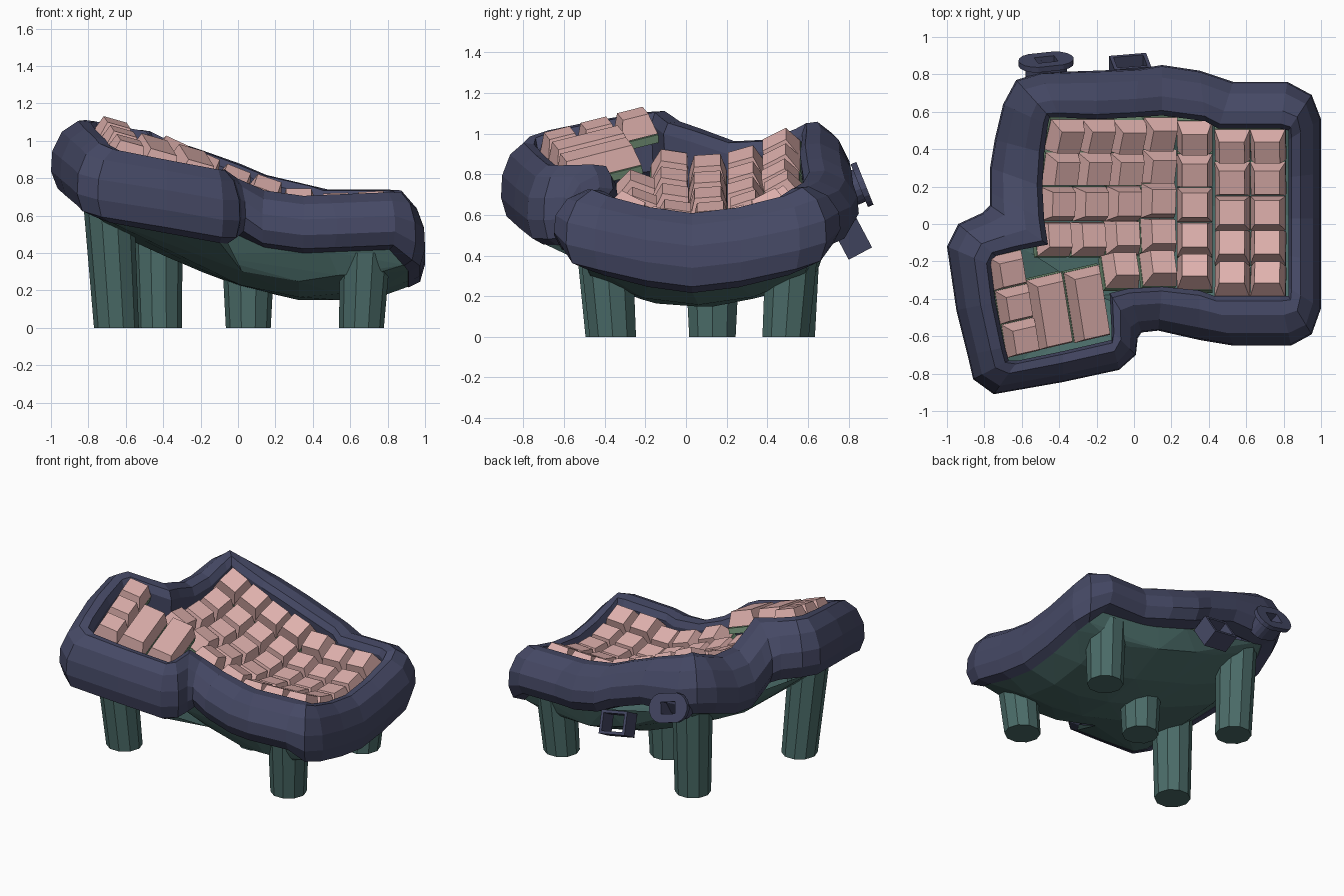
import bpy, bmesh, math
from mathutils import Vector, Matrix

if "Cube" in bpy.data.objects:
    bpy.data.objects.remove(bpy.data.objects["Cube"])


def material(name, rgb):
    m = bpy.data.materials.new(name)
    m.diffuse_color = (*rgb, 1)
    m.use_nodes = True
    m.node_tree.nodes["Principled BSDF"].inputs["Base Color"].default_value = m.diffuse_color
    return m


NAVY = material("navy case", (0.060, 0.066, 0.130))
TEAL = material("teal shell", (0.070, 0.150, 0.140))
PINK = material("pink keycap", (0.74, 0.44, 0.42))
GREEN = material("green switch plate", (0.16, 0.27, 0.17))


def finish(bm, name, mat):
    bmesh.ops.recalc_face_normals(bm, faces=bm.faces)
    me = bpy.data.meshes.new(name)
    bm.to_mesh(me)
    bm.free()
    me.materials.append(mat)
    ob = bpy.data.objects.new(name, me)
    bpy.context.collection.objects.link(ob)
    return ob


# Curved height of the finger well and sloped plane of the thumb cluster
def well(x, y):
    d = x - 0.3
    c = 0.575 + (0.07 * d * d if d > 0 else 0.42 * (-d) ** 1.2)
    return c + 0.74 * (y - 0.05) ** 2


def thumb(x, y):
    return 0.985 - 0.33 * (x + 0.67) + 0.2 * (y + 0.74)


def surface_matrix(f, x, y, turn=0.0):
    e = 0.01
    gx = (f(x + e, y) - f(x - e, y)) / (2 * e)
    gy = (f(x, y + e) - f(x, y - e)) / (2 * e)
    n = Vector((-gx, -gy, 1)).normalized()
    h = Vector((math.cos(turn), math.sin(turn), 0))
    ax = Vector((h.x, h.y, gx * h.x + gy * h.y)).normalized()
    ay = n.cross(ax)
    m = Matrix((ax, ay, n)).transposed().to_4x4()
    # anchor at mid-key height so the cap stays centred on x, y
    m.translation = Vector((x, y, f(x, y))) + 0.045 * Vector((n.x, n.y, 0))
    return m


def frustum(bm, m, w, d, z0, z1, inset=0.0, shift=0.0):
    lo = [bm.verts.new(m @ Vector((sx * w / 2, sy * d / 2, z0)))
          for sx, sy in ((-1, -1), (1, -1), (1, 1), (-1, 1))]
    hi = [bm.verts.new(m @ Vector((sx * (w / 2 - inset), sy * (d / 2 - inset) + shift, z1)))
          for sx, sy in ((-1, -1), (1, -1), (1, 1), (-1, 1))]
    bm.faces.new(lo[::-1])
    bm.faces.new(hi)
    for i in range(4):
        j = (i + 1) % 4
        bm.faces.new((lo[i], lo[j], hi[j], hi[i]))


# Key layout: column x, lean, back row y, row step, rows
columns = [(-0.39, 0.11, 0.46, 0.178, 4), (-0.215, 0.08, 0.46, 0.178, 4),
           (-0.04, 0.05, 0.455, 0.174, 5), (0.14, 0.0, 0.47, 0.175, 5),
           (0.325, 0.0, 0.45, 0.175, 5), (0.525, 0.0, 0.405, 0.174, 5),
           (0.715, 0.0, 0.405, 0.174, 5)]
keys = []
for cx, lean, y0, step, rows in columns:
    for r in range(rows):
        y = y0 - r * step
        keys.append((well, cx + lean * (y - 0.2), y, 0, 0.188, 0.184))
turn = math.radians(13)
for x, y in ((-0.665, -0.255), (-0.63, -0.435), (-0.595, -0.615)):
    keys.append((thumb, x, y, turn, 0.185, 0.185))
for x, y in ((-0.44, -0.475), (-0.24, -0.435)):
    keys.append((thumb, x, y, turn, 0.2, 0.39))

caps, plates, under = bmesh.new(), bmesh.new(), []
for f, x, y, t, w, d in keys:
    m = surface_matrix(f, x, y, t)
    frustum(caps, m, w, d, -0.085, 0.018, 0.027, 0.005)
    frustum(plates, m, w, d, -0.13, -0.09)
    under.append((m @ Vector((0, 0, -0.43)), f))
finish(caps, "keycaps", PINK)
finish(plates, "switch_plates", GREEN)

# Rim stations: inner x, y, outer x, y
main_rim = [(-.49, .2, -.77, .3), (-.48, .38, -.745, .45), (-.46, .53, -.70, .64),
            (-.45, .57, -.63, .77), (-.40, .57, -.50, .81), (-.2, .56, -.2, .82),
            (0, .57, .03, .83), (.15, .58, .15, .85), (.38, .55, .35, .82),
            (.45, .51, .53, .76), (.78, .51, .82, .76), (.825, .50, .95, .69),
            (.825, .45, 1, .56), (.825, .25, 1, .27), (.825, .03, 1, .03),
            (.825, -.17, 1, -.2), (.825, -.34, 1, -.45), (.825, -.385, .95, -.59),
            (.78, -.385, .84, -.65), (.43, -.385, .53, -.65), (.35, -.355, .35, -.62),
            (.15, -.335, .13, -.57), (-.03, -.345, .04, -.58)]
thumb_rim = [(-.13, -.37, .02, -.61), (-.12, -.57, .01, -.70), (-.12, -.62, -.08, -.78),
             (-.38, -.68, -.38, -.845), (-.62, -.73, -.75, -.91), (-.67, -.73, -.86, -.83),
             (-.69, -.66, -.89, -.70), (-.74, -.42, -.95, -.46), (-.765, -.22, -1, -.12),
             (-.74, -.17, -.94, 0), (-.62, -.14, -.81, .06), (-.46, -.11, -.77, .10),
             (-.48, .02, -.77, .17)]
stations = [(s, well, 0.385 if abs(s[0] - 0.2) > 0.6 else 0.3) for s in main_rim]
stations += [(s, thumb, 0.385) for s in thumb_rim]
raw = [f(s[0], s[1]) - 0.02 for s, f, h in stations]
N = len(raw)
tops = [(raw[i - 1] + 2 * raw[i] + raw[(i + 1) % N]) / 4 for i in range(N)]

# Padded rim: one rounded section swept round the stations
section = [(0.05, 0.75), (0, 0.14), (0.1, 0.0), (0.38, -0.02), (0.75, 0.13),
           (0.97, 0.40), (1, 0.68), (0.85, 0.92), (0.5, 1.0)]
bm = bmesh.new()
rings, bottoms = [], []
for (s, f, h), top in zip(stations, tops):
    a, b = Vector(s[:2]), Vector(s[2:])
    rings.append([bm.verts.new((*a.lerp(b, u), top + 0.01 - w * h)) for u, w in section])
    bottoms.append((Vector((*a.lerp(b, 0.5), top + 0.015 - h)), f))
for i in range(N):
    p, q = rings[i], rings[(i + 1) % N]
    for k in range(len(section)):
        l = (k + 1) % len(section)
        bm.faces.new((p[k], p[l], q[l], q[k]))
finish(bm, "padded_rim", NAVY)


# Lower shells: underside of the convex hull below rim and keys
def shell(name, pts):
    bm = bmesh.new()
    for p in pts:
        bm.verts.new(p)
    bmesh.ops.convex_hull(bm, input=bm.verts)
    bm.normal_update()
    bmesh.ops.delete(bm, geom=[f for f in bm.faces if f.normal.z > -0.02], context="FACES")
    loose = [v for v in bm.verts if not v.link_faces]
    bmesh.ops.delete(bm, geom=loose, context="VERTS")
    me = bpy.data.meshes.new(name)
    bm.to_mesh(me)
    bm.free()
    me.materials.append(TEAL)
    bpy.context.collection.objects.link(bpy.data.objects.new(name, me))


shell("finger_shell", [p for p, f in bottoms + under if f is well])
shell("thumb_shell", [p for p, f in bottoms + under if f is thumb]
      + [p for p, f in under if f is well and p.x < 0.2])

# Legs: slightly flared ten-sided posts; foot x, y, top x, y, z
for name, fx, fy, tx, ty, tz in (
        ("thumb_leg", -.65, -.38, -.69, -.43, .64), ("back_left_leg", -.42, .52, -.43, .54, .64),
        ("middle_leg", .055, .13, .055, .13, .28), ("front_right_leg", .66, -.36, .68, -.39, .40),
        ("back_right_leg", .66, .49, .68, .52, .42)):
    bm = bmesh.new()
    loops = []
    for x, y, z, r in ((fx, fy, 0, .12), (tx, ty, tz, .135)):
        loops.append([bm.verts.new((x + r * math.cos(k * math.pi / 5),
                                    y + r * math.sin(k * math.pi / 5), z)) for k in range(10)])
    bm.faces.new(loops[0])
    bm.faces.new(loops[1])
    for k in range(10):
        j = (k + 1) % 10
        bm.faces.new((loops[0][k], loops[0][j], loops[1][j], loops[1][k]))
    finish(bm, name, TEAL)


# Rear sockets: open frames facing backwards
def frame(name, loc, pitch, roll, outer, inner, depth):
    m = (Matrix.Translation(loc) @ Matrix.Rotation(pitch, 4, "X")
         @ Matrix.Rotation(roll, 4, "Y"))
    bm = bmesh.new()
    L = [[bm.verts.new(m @ Vector((x, y, z))) for x, z in pts]
         for pts, y in ((outer, 0), (inner, 0), (inner, -depth), (outer, -depth))]
    n = len(outer)
    for a in range(4):
        p, q = L[a], L[(a + 1) % 4]
        for k in range(n):
            j = (k + 1) % n
            bm.faces.new((p[k], p[j], q[j], q[k]))
    finish(bm, name, NAVY)


def clamp(v, lim):
    return max(-lim, min(lim, v))


stadium, slot = [], []
for k in range(16):
    a = (k + 0.5) * math.pi / 8
    c, s = math.cos(a), math.sin(a)
    stadium.append((math.copysign(0.05, c) + 0.1 * c, 0.1 * s))
    slot.append((clamp(0.09 * c, 0.055), clamp(0.08 * s, 0.04)))
frame("cable_socket_plate", (-.47, .88, .755), math.radians(22), math.radians(16),
      stadium, slot, 0.03)
frame("cable_socket_neck", (-.47, .86, .747), math.radians(22), math.radians(16),
      [(x * 0.75, z * 0.75) for x, z in stadium], slot, 0.12)
square = [(-.1, -.08), (.1, -.08), (.1, .08), (-.1, .08)]
frame("jack_socket", (-.02, .87, .525), math.radians(28), math.radians(10),
      square, [(x * 0.8, z * 0.75) for x, z in square], 0.13)
